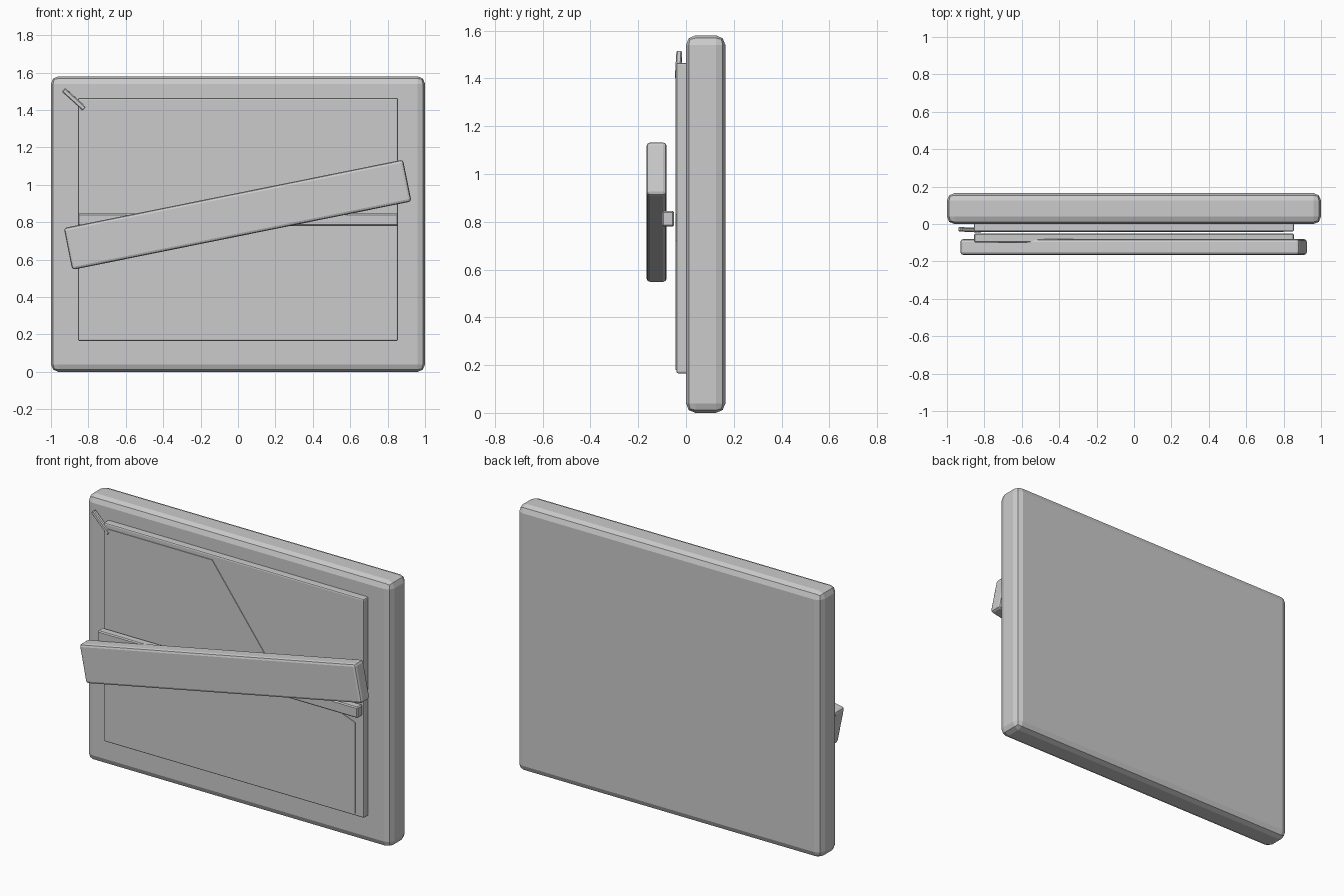
import bpy, bmesh
from math import radians
from mathutils import Matrix, Vector

old = bpy.data.objects.get("Cube")
if old:
    bpy.data.objects.remove(old)

grey = bpy.data.materials.new("light_grey")
grey.use_nodes = True
colour = (0.6, 0.6, 0.6, 1)
grey.diffuse_color = colour
grey.node_tree.nodes["Principled BSDF"].inputs["Base Color"].default_value = colour


def finish(name, bm):
    bmesh.ops.recalc_face_normals(bm, faces=bm.faces)
    mesh = bpy.data.meshes.new(name)
    bm.to_mesh(mesh)
    bm.free()
    mesh.materials.append(grey)
    obj = bpy.data.objects.new(name, mesh)
    bpy.context.collection.objects.link(obj)
    return obj


def box(name, centre, size, bevel, segments=1, tilt=0):
    """Bevelled block, turned about the y axis by tilt degrees."""
    bm = bmesh.new()
    bmesh.ops.create_cube(bm, size=1, matrix=Matrix.Diagonal((*size, 1)))
    obj = finish(name, bm)
    obj.location = centre
    obj.rotation_euler.y = radians(-tilt)
    mod = obj.modifiers.new("soft_edges", "BEVEL")
    mod.width = bevel
    mod.segments = segments
    return obj


# Backing block and raised panel
box("backing_block", (0, 0.0825, 0.79), (2, 0.165, 1.58), 0.04, 2)
box("raised_panel", (0, -0.015, 0.815), (1.71, 0.05, 1.30), 0.008, 2)

# Thin torn sheet lying on the panel
outline = [(-0.83, 0.18), (0.80, 0.18), (0.80, 0.72), (0.64, 0.78),
           (0.31, 0.83), (-0.14, 1.435), (-0.83, 1.435)]
bm = bmesh.new()
face = bm.faces.new([bm.verts.new((x, -0.044, z)) for x, z in outline])
side = bmesh.ops.extrude_face_region(bm, geom=[face])["geom"]
bmesh.ops.translate(bm, vec=(0, 0.006, 0),
                    verts=[v for v in side if isinstance(v, bmesh.types.BMVert)])
finish("torn_sheet", bm)

# Level rail and slanted plank across the front
box("level_rail", (0, -0.075, 0.813), (1.71, 0.05, 0.065), 0.006)
box("slanted_plank", (-0.002, -0.123, 0.84), (1.85, 0.084, 0.228), 0.015, 2, 11.4)

# Small peg poking out of the upper corner
start, end = Vector((-0.933, -0.028, 1.508)), Vector((-0.82, -0.034, 1.405))
peg = box("corner_peg", (start + end) / 2, (0.024, 0.026, (end - start).length), 0.005)
peg.rotation_euler = (end - start).to_track_quat("Z", "Y").to_euler()
